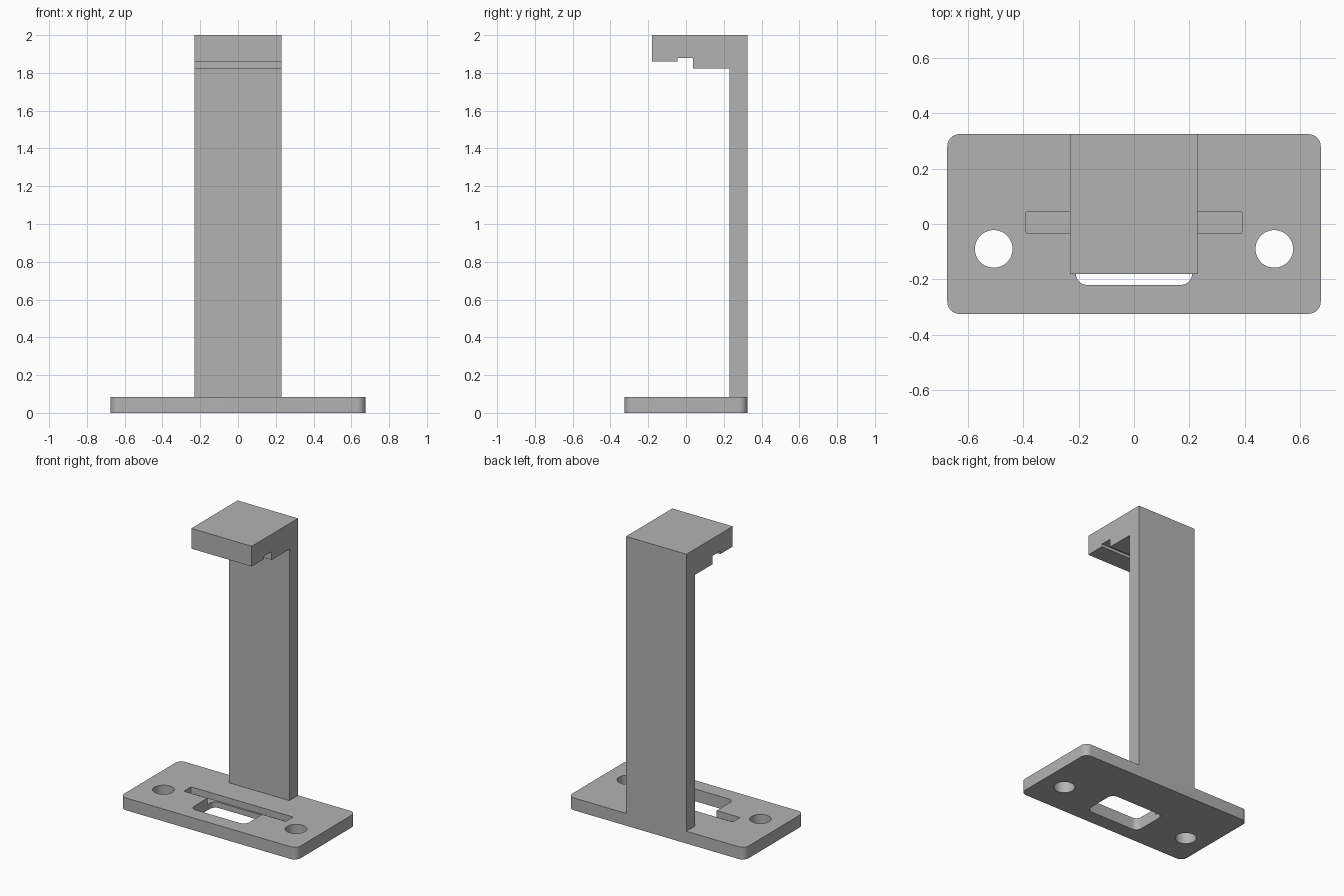
import bpy, bmesh, math
from mathutils import Vector

cube = bpy.data.objects.get("Cube")
if cube:
    bpy.data.objects.remove(cube, do_unlink=True)

grey = bpy.data.materials.new("plain grey")
grey.use_nodes = True
colour = (0.45, 0.45, 0.45, 1)
grey.diffuse_color = colour
grey.node_tree.nodes["Principled BSDF"].inputs["Base Color"].default_value = colour


def prism(name, points, direction):
    """Extrude a closed outline along a direction."""
    bm = bmesh.new()
    face = bm.faces.new([bm.verts.new(p) for p in points])
    ext = bmesh.ops.extrude_face_region(bm, geom=[face])
    moved = [g for g in ext["geom"] if isinstance(g, bmesh.types.BMVert)]
    bmesh.ops.translate(bm, verts=moved, vec=Vector(direction))
    bmesh.ops.recalc_face_normals(bm, faces=bm.faces)
    mesh = bpy.data.meshes.new(name)
    bm.to_mesh(mesh)
    bm.free()
    mesh.materials.append(grey)
    obj = bpy.data.objects.new(name, mesh)
    bpy.context.collection.objects.link(obj)
    return obj


def rounded_block(name, x0, x1, y0, y1, z0, z1, r, steps=8):
    """Upright block with rounded vertical edges."""
    centres = [(x1 - r, y1 - r), (x0 + r, y1 - r), (x0 + r, y0 + r), (x1 - r, y0 + r)]
    points = []
    for i, (cx, cy) in enumerate(centres):
        for k in range(steps + 1):
            a = (i + k / steps) * math.pi / 2
            points.append((cx + r * math.cos(a), cy + r * math.sin(a), z0))
    return prism(name, points, (0, 0, z1 - z0))


def disc_block(name, cx, cy, r, z0, z1, sides=48):
    ring = [2 * math.pi * i / sides for i in range(sides)]
    points = [(cx + r * math.cos(a), cy + r * math.sin(a), z0) for a in ring]
    return prism(name, points, (0, 0, z1 - z0))


def activate(obj):
    bpy.ops.object.select_all(action="DESELECT")
    obj.select_set(True)
    bpy.context.view_layer.objects.active = obj


def cut(target, cutter):
    cutter.hide_render = True
    mod = target.modifiers.new("cut", "BOOLEAN")
    mod.operation = "DIFFERENCE"
    mod.solver = "EXACT"
    mod.object = cutter
    activate(target)
    bpy.ops.object.modifier_apply(modifier=mod.name)
    bpy.data.objects.remove(cutter, do_unlink=True)


# Base plate with rounded corners
TOP = 0.085
base = rounded_block("base_plate", -0.675, 0.675, -0.325, 0.325, 0, TOP, 0.045)

# Screw holes, window through the plate, shallow slot in its top
for side in (-1, 1):
    cut(base, disc_block("hole_cutter", side * 0.507, -0.09, 0.068, -0.1, 0.2))
cut(base, rounded_block("window_cutter", -0.21, 0.21, -0.22, 0.035, -0.1, 0.2, 0.04))
cut(base, rounded_block("slot_cutter", -0.39, 0.39, -0.035, 0.045, 0.04, 0.2, 0.006, 3))
activate(base)
bpy.ops.object.shade_smooth_by_angle(angle=math.radians(30))

# Post and overhanging arm as one side profile, notched underneath
HALF = 0.231
profile = [(0.325, TOP), (0.325, 2), (-0.18, 2), (-0.18, 1.86), (-0.045, 1.86),
           (-0.045, 1.88), (0.038, 1.88), (0.038, 1.822), (0.23, 1.822), (0.23, TOP)]
prism("post_and_arm", [(-HALF, y, z) for y, z in profile], (2 * HALF, 0, 0))
